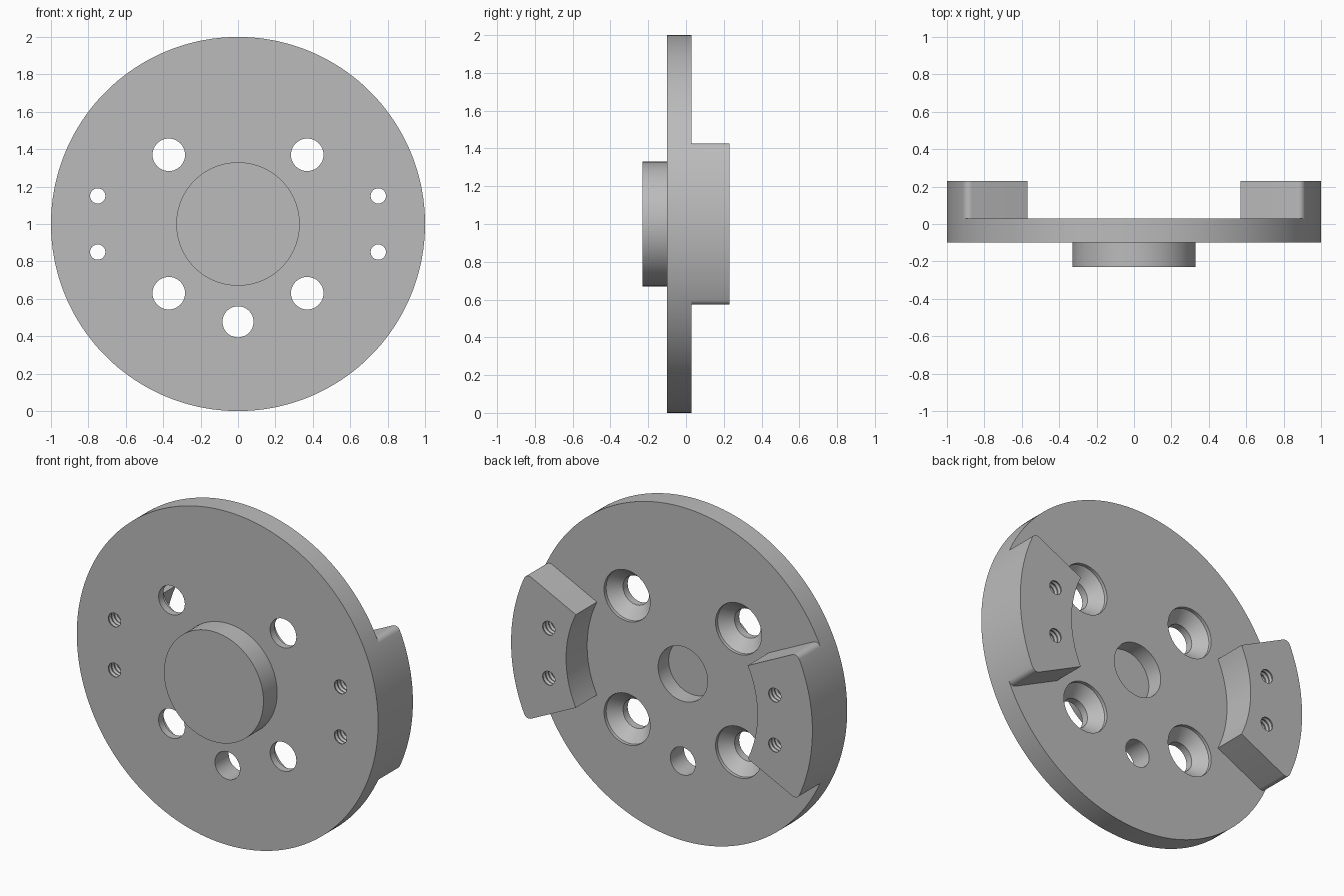
import bpy, bmesh
from math import sin, cos, asin, radians, tau

if "Cube" in bpy.data.objects:
    bpy.data.objects.remove(bpy.data.objects["Cube"], do_unlink=True)

FRONT, BACK, LUG_BACK, BOSS_FRONT = -0.10, 0.03, 0.23, -0.23
CENTRE_Z = 1.0

metal = bpy.data.materials.new("grey_metal")
metal.use_nodes = True
grey = (0.5, 0.5, 0.5, 1)
metal.diffuse_color = grey
metal.node_tree.nodes["Principled BSDF"].inputs["Base Color"].default_value = grey


def loft(name, rings):
    """Solid skinned through equal-length rings of points, capped at both ends."""
    bm = bmesh.new()
    loops = [[bm.verts.new(p) for p in ring] for ring in rings]
    n = len(loops[0])
    for a, b in zip(loops, loops[1:]):
        for i in range(n):
            j = (i + 1) % n
            bm.faces.new((a[i], a[j], b[j], b[i]))
    bm.faces.new(loops[0])
    bm.faces.new(loops[-1])
    bmesh.ops.recalc_face_normals(bm, faces=bm.faces)
    mesh = bpy.data.meshes.new(name)
    bm.to_mesh(mesh)
    bm.free()
    mesh.materials.append(metal)
    obj = bpy.data.objects.new(name, mesh)
    bpy.context.collection.objects.link(obj)
    return obj


def lathe(name, profile, x=0, z=0, segments=48):
    """Turned solid along y from (radius, y) pairs; x and z are off the disc centre."""
    angles = [tau * i / segments for i in range(segments)]
    return loft(name, [[(x + r * cos(t), y, CENTRE_Z + z + r * sin(t)) for t in angles]
                       for r, y in profile])


def lug(name, side):
    """Ring sector with rounded outer corners."""
    inner, fillet, outer_half = 0.635, 0.035, 24
    half = radians(outer_half) + asin(fillet / (1 - fillet))
    arc = [radians(d) for d in range(-outer_half, outer_half + 1, 2)]
    outline = [(cos(t), sin(t)) for t in arc]
    # upper fillet, then its mirror below
    t0 = arc[-1]
    sweep = half + radians(90) - t0
    corner = [((1 - fillet) * cos(t0) + fillet * cos(t0 + sweep * k / 8),
               (1 - fillet) * sin(t0) + fillet * sin(t0 + sweep * k / 8)) for k in range(1, 9)]
    outline += corner
    outline += [(inner * cos(half * (1 - k / 12)), inner * sin(half * (1 - k / 12)))
                for k in range(25)]
    outline += [(u, -v) for u, v in reversed(corner)]
    return loft(name, [[(side * u, y, CENTRE_Z + v) for u, v in outline]
                       for y in (BACK, LUG_BACK)])


def combine(target, tool, operation):
    mod = target.modifiers.new(operation.lower(), "BOOLEAN")
    mod.operation = operation
    mod.solver = "EXACT"
    mod.object = tool
    bpy.context.view_layer.objects.active = target
    bpy.ops.object.modifier_apply(modifier=mod.name)
    bpy.data.objects.remove(tool, do_unlink=True)


# Disc with front boss and two rear lugs
plate = lathe("mounting_disc", [(1, FRONT), (1, BACK)], segments=180)
combine(plate, lathe("boss", [(0.33, BOSS_FRONT), (0.33, FRONT)], segments=96), "UNION")
for name, side in (("left_lug", 1), ("right_lug", -1)):
    combine(plate, lug(name, side), "UNION")

# Central blind pocket and lower plain hole
combine(plate, lathe("pocket", [(0.164, BACK - 0.1), (0.164, BACK + 0.05)], segments=64),
        "DIFFERENCE")
combine(plate, lathe("lower_hole", [(0.083, FRONT - 0.05), (0.083, BACK + 0.05)], z=-0.523),
        "DIFFERENCE")

# Countersunk holes, and threaded holes through the lugs
sink = [(0.087, FRONT - 0.05), (0.087, -0.056), (0.153, 0.01), (0.153, BACK + 0.05)]
pitch = 0.0275
thread = [(0.041 + 0.006 * (k % 2), FRONT - pitch + pitch * k / 2) for k in range(29)]
for sx in (-1, 1):
    for sz in (-1, 1):
        combine(plate, lathe("countersink", sink, 0.37 * sx, 0.37 * sz), "DIFFERENCE")
        combine(plate, lathe("thread", thread, 0.75 * sx, 0.15 * sz, 24), "DIFFERENCE")

# Smooth curved walls, crisp edges
bpy.ops.object.select_all(action="DESELECT")
plate.select_set(True)
bpy.context.view_layer.objects.active = plate
bpy.ops.object.shade_smooth_by_angle(angle=radians(25))
